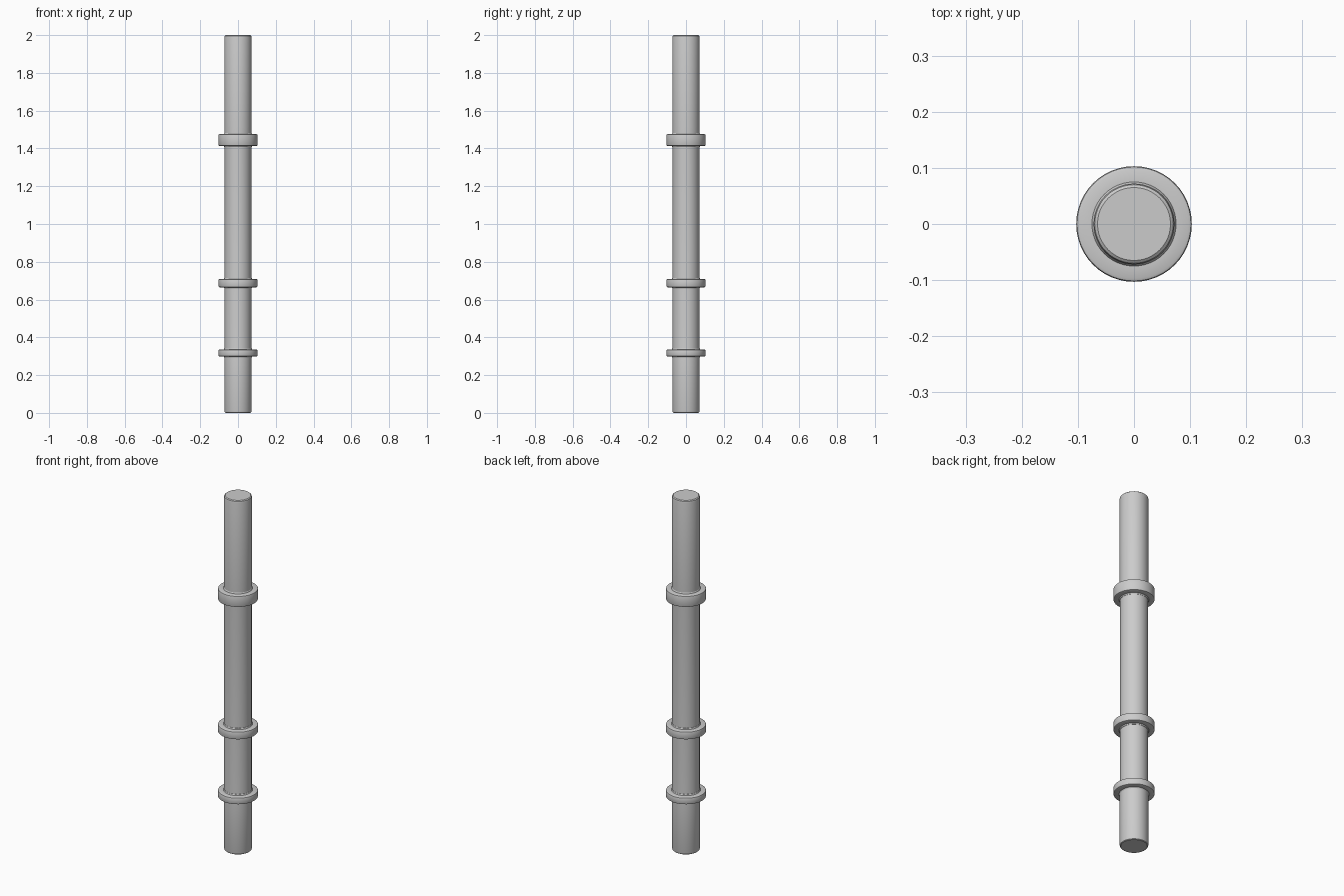
import bpy, bmesh, math

if "Cube" in bpy.data.objects:
    bpy.data.objects.remove(bpy.data.objects["Cube"])

SEGMENTS = 48


def lathe(name, profile, closed=False):
    """Spin a (radius, z) profile around the z axis."""
    bm = bmesh.new()
    rings = []
    for r, z in profile:
        rings.append([bm.verts.new((r * math.cos(2 * math.pi * i / SEGMENTS),
                                    r * math.sin(2 * math.pi * i / SEGMENTS), z))
                      for i in range(SEGMENTS)])
    pairs = list(zip(rings, rings[1:]))
    if closed:
        pairs.append((rings[-1], rings[0]))
    else:
        bm.faces.new(rings[0][::-1])
        bm.faces.new(rings[-1])
    for a, b in pairs:
        for i in range(SEGMENTS):
            j = (i + 1) % SEGMENTS
            bm.faces.new((a[i], a[j], b[j], b[i]))
    bmesh.ops.recalc_face_normals(bm, faces=bm.faces)
    mesh = bpy.data.meshes.new(name)
    bm.to_mesh(mesh)
    bm.free()
    obj = bpy.data.objects.new(name, mesh)
    bpy.context.collection.objects.link(obj)
    bpy.ops.object.select_all(action='DESELECT')
    obj.select_set(True)
    bpy.context.view_layer.objects.active = obj
    bpy.ops.object.shade_smooth_by_angle(angle=math.radians(35))
    return obj


# Shaft with rounded ends and a slightly slimmer middle
lathe("shaft", [
    (0.066, 0.0), (0.070, 0.003), (0.072, 0.011), (0.072, 0.31),
    (0.0705, 0.33), (0.0705, 1.42), (0.072, 1.45),
    (0.072, 1.987), (0.070, 1.996), (0.065, 2.0)])

# Collars with softened outer edges and a small fillet against the shaft
for name, low, high in (("lower_collar", 0.298, 0.336),
                        ("middle_collar", 0.665, 0.709),
                        ("upper_collar", 1.413, 1.476)):
    b = 0.006
    lathe(name, [
        (0.064, low - 0.006), (0.072, low - 0.006), (0.075, low),
        (0.103 - b, low), (0.1015, low + 0.002), (0.103, low + b),
        (0.103, high - b), (0.1015, high - 0.002), (0.103 - b, high),
        (0.075, high), (0.072, high + 0.006), (0.064, high + 0.006)], closed=True)
